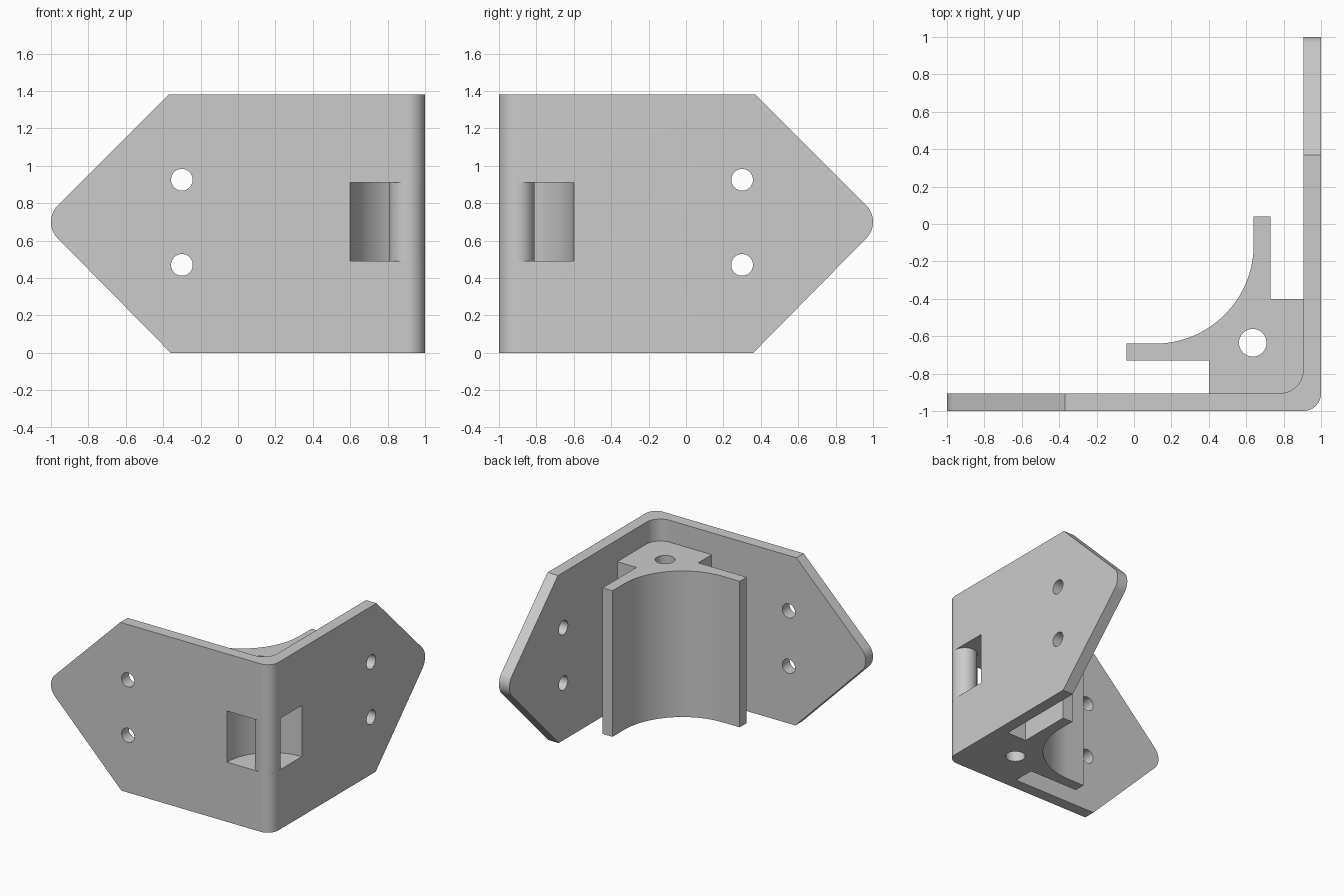
import bpy, bmesh, math
from mathutils import Vector, Matrix

cube = bpy.data.objects.get("Cube")
if cube:
    bpy.data.objects.remove(cube)

gray = bpy.data.materials.new("plain_gray")
gray.use_nodes = True
gray.diffuse_color = (0.6, 0.6, 0.6, 1)
gray.node_tree.nodes["Principled BSDF"].inputs["Base Color"].default_value = gray.diffuse_color

H = 1.38       # wall height
T = 0.095      # wall thickness and outer corner radius
C = 1 - T      # inner face of the walls


def arc(cx, cy, r, a0, a1, n=16):
    """Points on an arc, angles in degrees."""
    steps = [math.radians(a0 + (a1 - a0) * i / n) for i in range(n + 1)]
    return [(cx + r * math.cos(a), cy + r * math.sin(a)) for a in steps]


def prism(name, outline, lo, hi, plane="xy"):
    """Extrude a 2D outline along the axis missing from the plane name."""
    place = {"xy": lambda a, b: (a, b, lo),
             "xz": lambda a, b: (a, lo, b),
             "yz": lambda a, b: (lo, a, b)}[plane]
    axis = {"xy": (0, 0, 1), "xz": (0, 1, 0), "yz": (1, 0, 0)}[plane]
    bm = bmesh.new()
    face = bm.faces.new([bm.verts.new(place(a, b)) for a, b in outline])
    ext = bmesh.ops.extrude_face_region(bm, geom=[face])
    moved = [v for v in ext["geom"] if isinstance(v, bmesh.types.BMVert)]
    bmesh.ops.translate(bm, vec=Vector(axis) * (hi - lo), verts=moved)
    bmesh.ops.recalc_face_normals(bm, faces=bm.faces)
    mesh = bpy.data.meshes.new(name)
    bm.to_mesh(mesh)
    bm.free()
    mesh.materials.append(gray)
    obj = bpy.data.objects.new(name, mesh)
    bpy.context.collection.objects.link(obj)
    return obj


def rod(name, cx, cy, r, lo, hi, plane="xy", n=48):
    return prism(name, arc(cx, cy, r, 0, 360, n)[:-1], lo, hi, plane)


def combine(target, tool, operation):
    """Apply a boolean and remove the helper."""
    tool.hide_render = True
    mod = target.modifiers.new(operation, "BOOLEAN")
    mod.operation, mod.object, mod.solver = operation, tool, "EXACT"
    bpy.context.view_layer.objects.active = target
    bpy.ops.object.modifier_apply(modifier=mod.name)
    bpy.data.objects.remove(tool)


def smooth(obj):
    bpy.ops.object.select_all(action="DESELECT")
    obj.select_set(True)
    bpy.context.view_layer.objects.active = obj
    bpy.ops.object.shade_smooth_by_angle(angle=math.radians(25))


# L-shaped walls with a rounded corner
plan = [(-1, -1)] + arc(C, -C, T, -90, 0) + [(1, 1), (C, 1)]
plan += arc(0.78, -0.78, C - 0.78, 0, -90) + [(-1, -C)]
bracket = prism("corner_bracket", plan, 0, H)

# Pointed, rounded ends: the same silhouette trims both walls
tip = arc(-0.875, 0.7, 0.125, 135, 225)
shape = [(2, -1), (2, 2), (-0.37, 2), (-0.37, H)] + tip + [(-0.36, 0), (-0.36, -1)]
combine(bracket, prism("front_trim", shape, -2, 2, "xz"), "INTERSECT")
combine(bracket, prism("side_trim", [(-x, z) for x, z in shape], -2, 2, "yz"), "INTERSECT")

# Inner block with the concave cradle
half = [(-0.04, -0.64), (-0.04, -0.73), (0.4, -0.73), (0.4, -0.95)]
mirrored = [(-y, -x) for x, y in reversed(half)]
block = half + [(0.95, -0.95)] + mirrored + arc(0.11, -0.11, 0.53, 0, -90, 32)
combine(bracket, prism("cradle", block, 0, 1.2), "UNION")

# Two bolt holes in each wall
for z in (0.47, 0.925):
    combine(bracket, rod("front_hole", -0.3, z, 0.058, -1.2, -0.8, "xz"), "DIFFERENCE")
    combine(bracket, rod("side_hole", 0.3, z, 0.058, 0.8, 1.2, "yz"), "DIFFERENCE")

# Upright hole through the block
combine(bracket, rod("upright_hole", 0.635, -0.635, 0.074, -0.1, 1.3), "DIFFERENCE")

# Curved strap slot around the corner, with a round post left standing
combine(bracket, rod("strap_slot", 1, -1, 0.4, 0.49, 0.91, n=96), "DIFFERENCE")
smooth(bracket)
post = rod("corner_post", C, -C, T - 0.0005, 0.47, 0.93)
smooth(post)
